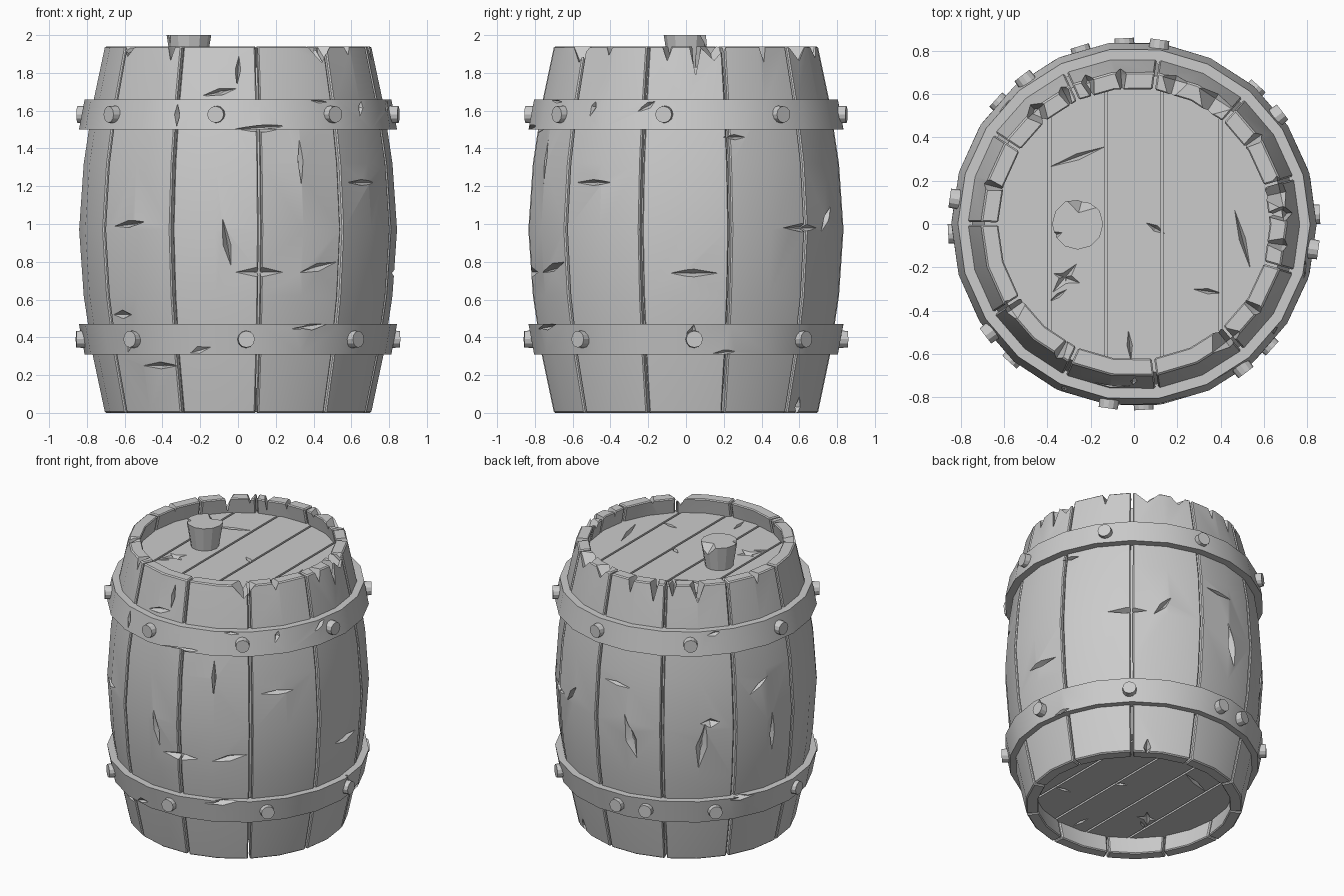
import bpy, bmesh, math
from mathutils import Matrix, Vector

cube = bpy.data.objects.get("Cube")
if cube:
    bpy.data.objects.remove(cube, do_unlink=True)

grey = bpy.data.materials.new("plain grey")
grey.use_nodes = True
grey.diffuse_color = (0.6, 0.6, 0.6, 1)
grey.node_tree.nodes["Principled BSDF"].inputs["Base Color"].default_value = (0.6, 0.6, 0.6, 1)

STAVES = 11
STEP = math.tau / STAVES
START = math.radians(-82)
HEIGHT = 1.94
LEVELS = [0, 0.31, 0.62, 0.97, 1.32, 1.63, HEIGHT]


def radius(z):
    """Outer radius of the bulging body at a height."""
    t = abs(z - HEIGHT / 2) / (HEIGHT / 2)
    return 0.842 - 0.137 * t ** 1.7


def polar(r, a, z):
    return Vector((r * math.cos(a), r * math.sin(a), z))


def finish(name, bm):
    bmesh.ops.recalc_face_normals(bm, faces=bm.faces)
    mesh = bpy.data.meshes.new(name)
    bm.to_mesh(mesh)
    bm.free()
    mesh.materials.append(grey)
    ob = bpy.data.objects.new(name, mesh)
    bpy.context.collection.objects.link(ob)
    return ob


def activate(ob):
    bpy.ops.object.select_all(action='DESELECT')
    ob.select_set(True)
    bpy.context.view_layer.objects.active = ob


def bevel(ob, width):
    mod = ob.modifiers.new("edge", 'BEVEL')
    mod.width, mod.segments = width, 1
    mod.limit_method, mod.angle_limit = 'ANGLE', math.radians(40)
    activate(ob)
    bpy.ops.object.modifier_apply(modifier=mod.name)


def carve(ob, bm):
    """Cut the given shapes out of a part, then drop the cutter."""
    cutter = finish("cutter", bm)
    cutter.hide_render = True
    mod = ob.modifiers.new("cracks", 'BOOLEAN')
    mod.operation, mod.solver, mod.object = 'DIFFERENCE', 'EXACT', cutter
    mod.use_self = True
    activate(ob)
    bpy.ops.object.modifier_apply(modifier=mod.name)
    bpy.data.objects.remove(cutter, do_unlink=True)


def smooth(ob):
    activate(ob)
    bpy.ops.object.shade_smooth_by_angle(angle=math.radians(28))


def shard(bm, centre, normal, along, length, width, depth, tilt=0):
    """Pointed eight-sided splinter lying on a surface."""
    n, t = normal.normalized(), along.normalized()
    t = Matrix.Rotation(math.radians(tilt), 3, n) @ t
    basis = Matrix((t, n.cross(t), n)).transposed().to_4x4()
    size = Matrix.Diagonal((length / 2, width / 2, depth, 1))
    bmesh.ops.create_uvsphere(bm, u_segments=4, v_segments=2, radius=1,
                              matrix=Matrix.Translation(centre) @ basis @ size)


def side_shard(bm, degrees, z, length, width, tilt=0, depth=0.05, r=None):
    a = math.radians(degrees)
    out = polar(1, a, 0)
    shard(bm, polar(r or radius(z) - 0.005, a, z), out, Vector((-out.y, out.x, 0)),
          length, width, depth, tilt)


# Staves: eleven curved planks with narrow gaps
bm = bmesh.new()
for i in range(STAVES):
    gap = 0.009
    a0 = START + i * STEP
    angles = [a0 + gap, a0 + STEP / 2, a0 + STEP - gap]
    outer = [[bm.verts.new(polar(radius(z), a, z)) for z in LEVELS] for a in angles]
    inner = [[bm.verts.new(polar(radius(z) - 0.08, a, z)) for z in LEVELS] for a in angles]
    for side in (outer, inner):
        for c, d in zip(side, side[1:]):
            for k in range(len(LEVELS) - 1):
                bm.faces.new((c[k], d[k], d[k + 1], c[k + 1]))
    for j in (0, -1):
        for k in range(len(LEVELS) - 1):
            bm.faces.new((outer[j][k], inner[j][k], inner[j][k + 1], outer[j][k + 1]))
        for m in (0, 1):
            bm.faces.new((outer[m][j], outer[m + 1][j], inner[m + 1][j], inner[m][j]))
staves = finish("staves", bm)
bevel(staves, 0.007)

# Cracks in the staves: angle, height, length, width, tilt
bm = bmesh.new()
for crack in [(-134, 1.0, 0.28, 0.04, 6), (-37, 1.22, 0.3, 0.035, 0),
              (-66, 1.33, 0.32, 0.03, 90), (-94, 0.89, 0.3, 0.045, 100),
              (-82, 0.745, 0.38, 0.055, 0), (-59, 0.77, 0.28, 0.05, 14),
              (-123, 0.25, 0.24, 0.04, 0), (-97, 1.7, 0.22, 0.04, 12),
              (-90, 1.82, 0.22, 0.03, 86), (-80, 1.51, 0.42, 0.05, 3),
              (3, 0.74, 0.36, 0.045, 0), (47, 0.98, 0.34, 0.045, 0),
              (63, 1.03, 0.2, 0.045, 50), (19, 1.46, 0.14, 0.03, 0),
              (132, 0.85, 0.38, 0.08, 82), (136, 1.02, 0.14, 0.07, 0),
              (100, 0.87, 0.36, 0.08, 105), (92, 1.24, 0.24, 0.03, -5),
              (160, 1.22, 0.2, 0.03, 35), (167, 0.85, 0.32, 0.045, 92),
              (-140, 0.52, 0.16, 0.05, 0), (57, 0.03, 0.14, 0.05, 90)]:
    side_shard(bm, *crack)
# Nicks and chips around the top rim: angle, drop, width
for deg, drop, wide in [(-120, 0.1, 0.05), (-52, 0.12, 0.16), (-35, 0.06, 0.05),
                        (-8, 0.1, 0.06), (4, 0.26, 0.07), (12, 0.1, 0.16),
                        (35, 0.12, 0.05), (57, 0.1, 0.18), (74, 0.08, 0.12),
                        (95, 0.12, 0.05), (108, 0.18, 0.06), (118, 0.1, 0.05),
                        (131, 0.18, 0.1), (165, 0.08, 0.05), (-145, 0.07, 0.1)]:
    side_shard(bm, deg, HEIGHT, drop * 2, wide, 90, 0.1, 0.69)
carve(staves, bm)
smooth(staves)

# Inner core: its ends are the recessed lids, its wall backs the gaps
bm = bmesh.new()
rings = []
LID, FLOOR = 1.83, 0.13
for z in [FLOOR] + LEVELS[1:-1] + [LID]:
    rings.append([bm.verts.new(polar(radius(z) - 0.04, START + k * STEP / 2, z))
                  for k in range(2 * STAVES)])
for lo, hi in zip(rings, rings[1:]):
    for k in range(2 * STAVES):
        n = (k + 1) % (2 * STAVES)
        bm.faces.new((lo[k], lo[n], hi[n], hi[k]))
bm.faces.new(rings[0])
bm.faces.new(rings[-1])
core = finish("lid_and_floor", bm)

# Plank seams and splits in both lids
bm = bmesh.new()
X, UP = Vector((1, 0, 0)), Vector((0, 0, 1))
for z in (LID, FLOOR):
    for x in (-0.39, -0.13, 0.13, 0.4):
        bmesh.ops.create_cube(bm, size=1, matrix=Matrix.Translation((x, 0, z))
                              @ Matrix.Diagonal((0.014, 1.6, 0.05, 1)))
    for x, y, length, wide, tilt in [(-0.26, 0.31, 0.27, 0.03, 20), (0.5, -0.07, 0.28, 0.03, 105),
                                     (0.34, -0.31, 0.13, 0.025, -8), (0.1, -0.02, 0.1, 0.03, -30),
                                     (-0.32, -0.25, 0.17, 0.05, 50), (-0.31, -0.25, 0.13, 0.05, -20),
                                     (-0.02, -0.56, 0.14, 0.025, 95), (-0.35, -0.33, 0.1, 0.02, 35)]:
        shard(bm, Vector((x, y, z)), UP, X, length, wide, 0.04, tilt)
carve(core, bm)
smooth(core)


# Hoops: two leaning bands, mirrored in height
def hoop(name, flip):
    bm = bmesh.new()
    section = [(0.745, 0.31), (0.812, 0.31), (0.842, 0.47), (0.775, 0.47)]
    cols = []
    for k in range(2 * STAVES):
        a = START + k * STEP / 2
        cols.append([bm.verts.new(polar(r, a, 1.97 - z if flip else z)) for r, z in section])
    for k in range(len(cols)):
        c, d = cols[k], cols[(k + 1) % len(cols)]
        for j in range(4):
            bm.faces.new((c[j], d[j], d[(j + 1) % 4], c[(j + 1) % 4]))
    return finish(name, bm)


# Dents on the hoop edges: angle, height, length, width, tilt
DENTS = {
    "lower_hoop": [(-105, 0.33, 0.22, 0.07, 15), (-62, 0.46, 0.24, 0.05, 8), (2, 0.42, 0.14, 0.06, 75),
                   (14, 0.32, 0.26, 0.04, 5), (-135, 0.35, 0.14, 0.04, 60), (150, 0.46, 0.2, 0.04, 0)],
    "upper_hoop": [(-113, 1.58, 0.17, 0.03, 92), (-58, 1.65, 0.24, 0.04, -5), (-14, 1.63, 0.16, 0.05, 30),
                   (-82, 1.51, 0.3, 0.04, 4), (138, 1.64, 0.18, 0.06, 10), (-37, 1.62, 0.12, 0.05, 70)]}
for name, dents in DENTS.items():
    band = hoop(name, name == "upper_hoop")
    bm = bmesh.new()
    for dent in dents:
        side_shard(bm, *dent, depth=0.035, r=0.825)
    carve(band, bm)
    smooth(band)

# Rivets: eight evenly spaced on each hoop, plus one spare on the lower
bm = bmesh.new()
spots = [(-98 + 45 * k, 1.58) for k in range(8)]
spots += [(-87 + 45 * k, 0.39) for k in range(8)] + [(107, 0.39)]
for deg, z in spots:
    turn = Matrix.Rotation(math.radians(deg), 4, 'Z') @ Matrix.Rotation(math.pi / 2, 4, 'Y')
    bmesh.ops.create_cone(bm, cap_ends=True, segments=12, radius1=0.048, radius2=0.044, depth=0.08,
                          matrix=Matrix.Translation(polar(0.818, math.radians(deg), z)) @ turn)
smooth(finish("rivets", bm))

# Tapered bung with a chipped top edge
bm = bmesh.new()
bmesh.ops.create_cone(bm, cap_ends=True, segments=12, radius1=0.088, radius2=0.118, depth=0.19,
                      matrix=Matrix.Translation((-0.26, 0, 1.905)))
bung = finish("bung", bm)
bm = bmesh.new()
shard(bm, Vector((-0.24, 0.11, 2.0)), UP, X, 0.2, 0.12, 0.07, -15)
shard(bm, Vector((-0.36, -0.05, 2.0)), UP, X, 0.06, 0.03, 0.05, 20)
carve(bung, bm)
smooth(bung)
